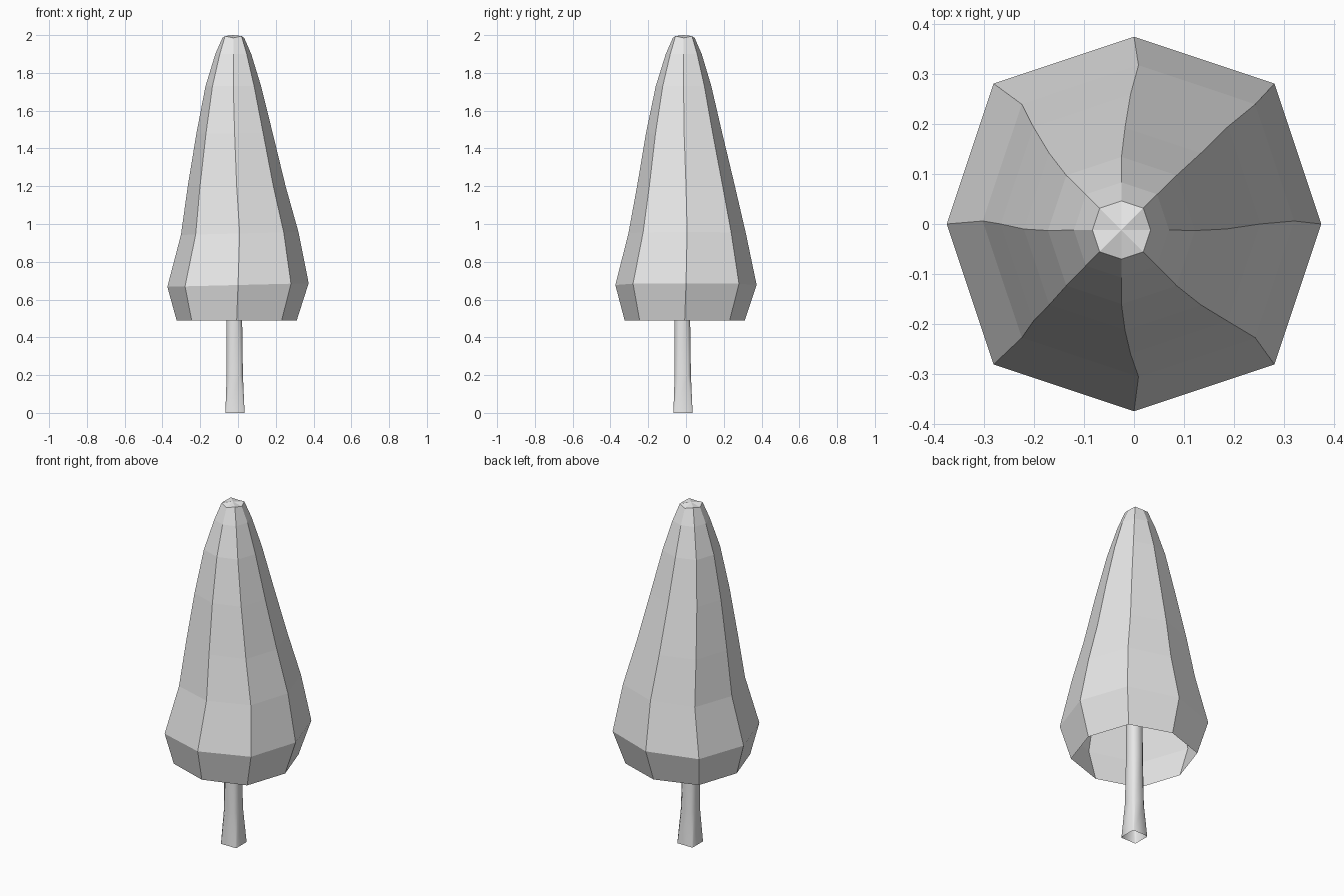
import bpy, bmesh, math

cube = bpy.data.objects.get("Cube")
if cube:
    bpy.data.objects.remove(cube, do_unlink=True)

# One plain grey for the whole tree
grey = bpy.data.materials.new("light_grey")
grey.use_nodes = True
colour = (0.8, 0.8, 0.8, 1)
grey.diffuse_color = colour
grey.node_tree.nodes["Principled BSDF"].inputs["Base Color"].default_value = colour


def loft(name, rings, tip=None):
    """Skin a stack of eight-sided rings; an optional tip closes the top."""
    bm = bmesh.new()
    loops = [[bm.verts.new(p) for p in ring] for ring in rings]
    for low, high in zip(loops, loops[1:]):
        for i in range(8):
            j = (i + 1) % 8
            bm.faces.new((low[i], low[j], high[j], high[i]))
    if tip:
        top = bm.verts.new(tip)
        for i in range(8):
            bm.faces.new((loops[-1][i], loops[-1][(i + 1) % 8], top))
    mesh = bpy.data.meshes.new(name)
    bm.to_mesh(mesh)
    bm.free()
    mesh.materials.append(grey)
    obj = bpy.data.objects.new(name, mesh)
    bpy.context.collection.objects.link(obj)
    return obj


def crown_ring(z, r, cx, cy):
    """Octagon with corners on the axes and slightly wider diagonals."""
    points = []
    for i in range(8):
        a = i * math.pi / 4
        k = r * (1.06 if i % 2 else 1)
        drop = 0.01 if z > 1.95 and i % 2 == 0 else 0
        tilt = 0.025 * k * math.cos(a) if 0.5 < z < 1.0 else 0
        points.append((cx + k * math.cos(a), cy + k * math.sin(a), z + tilt - drop))
    return points


def trunk_ring(z, a, b, c):
    """Square of half width a with its corners chamfered down to b."""
    quarter = [(a, -b), (a, b), (b, a), (-b, a)]
    outline = quarter + [(-x, -y) for x, y in quarter]
    return [(c + x, c + y, z) for x, y in outline]


# Crown: open underneath, gently swaying as it narrows
crown_profile = [
    (0.49, 0.318, -0.007, -0.007),
    (0.677, 0.374, 0, 0),
    (0.95, 0.311, 0.009, 0.006),
    (1.2, 0.259, -0.007, 0),
    (1.48, 0.202, -0.018, -0.01),
    (1.73, 0.147, -0.025, -0.013),
    (1.9, 0.095, -0.025, -0.012),
    (1.995, 0.058, -0.025, -0.012),
]
loft("crown", [crown_ring(*p) for p in crown_profile], (-0.025, -0.012, 2.0))

# Trunk: nearly square at the flared foot, rounder above
trunk_profile = [
    (0, 0.051, 0.046, -0.016),
    (0.2, 0.043, 0.027, -0.017),
    (0.49, 0.041, 0.021, -0.019),
    (0.8, 0.039, 0.02, -0.019),
]
trunk = loft("trunk", [trunk_ring(*p) for p in trunk_profile])
bpy.ops.object.select_all(action='DESELECT')
trunk.select_set(True)
bpy.context.view_layer.objects.active = trunk
bpy.ops.object.shade_smooth_by_angle(angle=math.radians(60))
